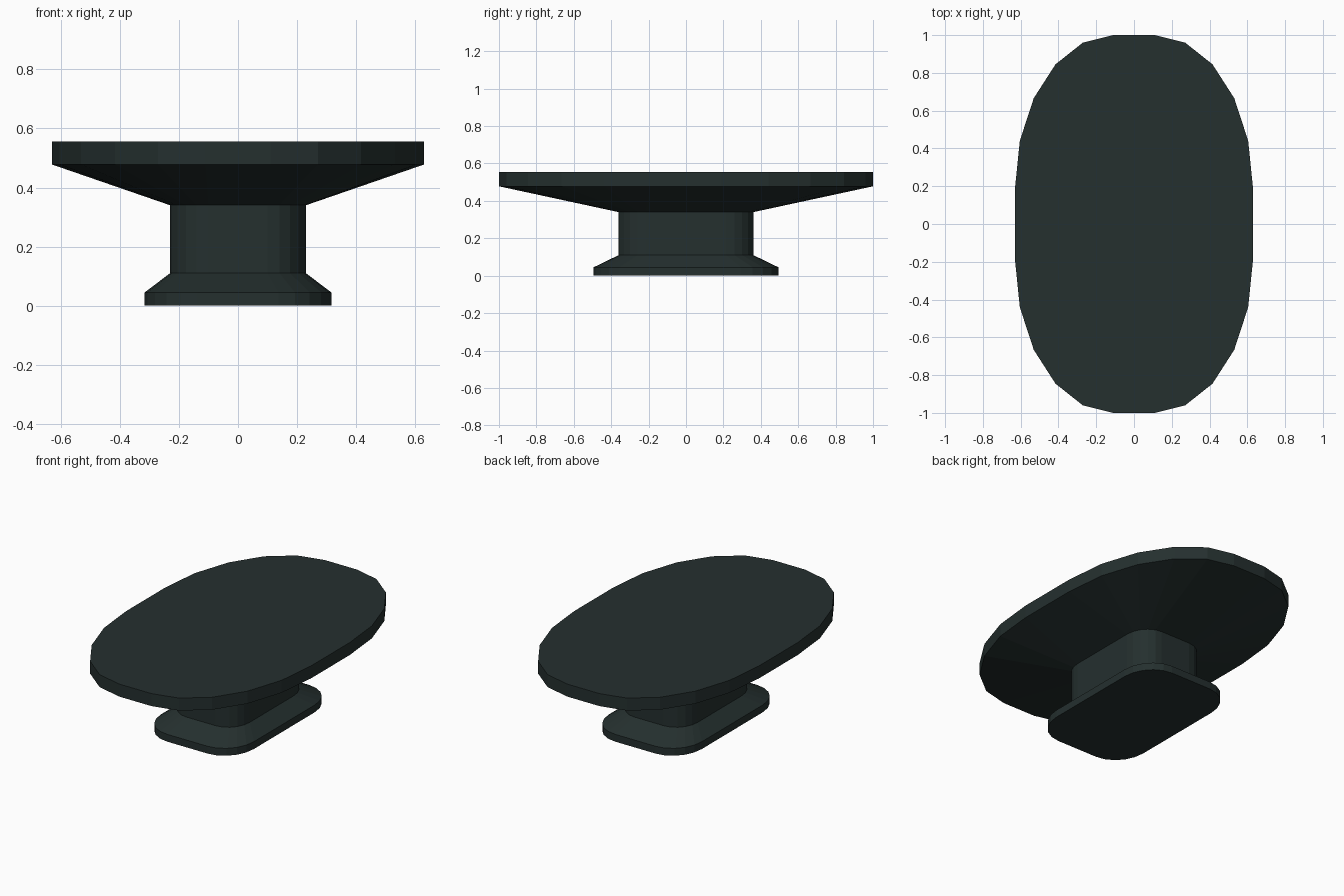
import bpy, bmesh
from math import sin, cos, pi

default = bpy.data.objects.get("Cube")
if default:
    bpy.data.objects.remove(default)

# Single dark green finish
COLOUR = (0.018, 0.029, 0.028, 1)
finish = bpy.data.materials.new("dark_green")
finish.use_nodes = True
finish.diffuse_color = COLOUR
bsdf = finish.node_tree.nodes["Principled BSDF"]
bsdf.inputs["Base Color"].default_value = COLOUR
bsdf.inputs["Roughness"].default_value = 0.6

CORNER_STEPS = 5
SIGNS = ((1, 1), (1, -1), (-1, -1), (-1, 1))


def outline(flat_x, flat_y, round_x, round_y):
    """Rectangle with elliptical corners, walked clockwise from the back."""
    points = []
    for i, (sx, sy) in enumerate(SIGNS):
        arc = []
        for k in range(CORNER_STEPS + 1):
            a = k * pi / 2 / CORNER_STEPS
            arc.append((sx * (flat_x + round_x * sin(a)),
                        sy * (flat_y + round_y * cos(a))))
        points += arc if i % 2 == 0 else arc[::-1]
    return points


def loft(name, sections):
    """Skin a closed solid through (outline, scale, height) sections."""
    bm = bmesh.new()
    rings = [[bm.verts.new((x * s, y * s, z)) for x, y in shape]
             for shape, s, z in sections]
    for low, high in zip(rings, rings[1:]):
        for i in range(len(low)):
            j = (i + 1) % len(low)
            bm.faces.new((low[i], low[j], high[j], high[i]))
    bm.faces.new(rings[0])
    bm.faces.new(rings[-1])
    bmesh.ops.recalc_face_normals(bm, faces=bm.faces)
    mesh = bpy.data.meshes.new(name)
    bm.to_mesh(mesh)
    bm.free()
    mesh.materials.append(finish)
    obj = bpy.data.objects.new(name, mesh)
    bpy.context.collection.objects.link(obj)
    return obj


stem = outline(0.1, 0.215, 0.13, 0.145)
oval = outline(0.11, 0.19, 0.52, 0.81)
FOOT = 1.373

# Pedestal with a flared foot, and the oval top with its sloped underside
loft("pedestal", [(stem, FOOT, 0), (stem, FOOT, 0.045),
                  (stem, 1, 0.11), (stem, 1, 0.34)])
loft("table_top", [(stem, 1, 0.34), (oval, 1, 0.478), (oval, 1, 0.555)])
